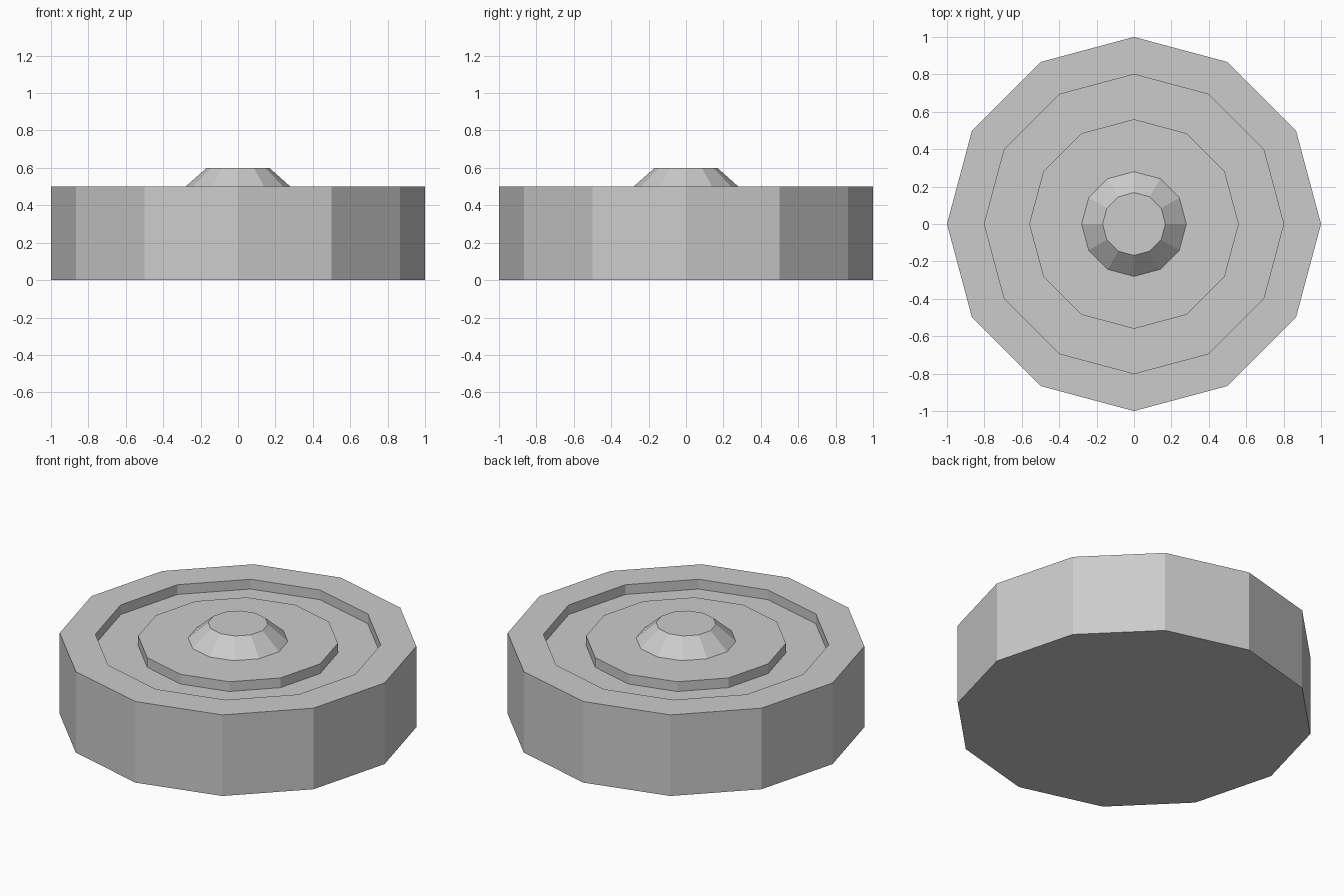
import bpy, bmesh
from math import cos, sin, tau

if "Cube" in bpy.data.objects:
    bpy.data.objects.remove(bpy.data.objects["Cube"])

SIDES = 12


def lathe(name, profile):
    """Revolve (radius, height) points into a closed, flat-faced solid."""
    bm = bmesh.new()
    rings = [[bm.verts.new((r * cos(tau * i / SIDES), r * sin(tau * i / SIDES), z))
              for i in range(SIDES)] for r, z in profile]
    for low, high in zip(rings, rings[1:]):
        for i in range(SIDES):
            j = (i + 1) % SIDES
            bm.faces.new((low[i], low[j], high[j], high[i]))
    bm.faces.new(rings[0][::-1])
    bm.faces.new(rings[-1])
    mesh = bpy.data.meshes.new(name)
    bm.to_mesh(mesh)
    bm.free()
    obj = bpy.data.objects.new(name, mesh)
    bpy.context.collection.objects.link(obj)
    return obj


# Drum with a shallow ring groove and a raised, tapered centre knob
lathe("grooved_disc", [
    (1.0, 0.0), (1.0, 0.5),        # outer wall
    (0.8, 0.5), (0.8, 0.44),       # rim and groove outer wall
    (0.56, 0.44), (0.56, 0.5),     # groove floor and inner wall
    (0.28, 0.5), (0.168, 0.6),     # island and knob
])
